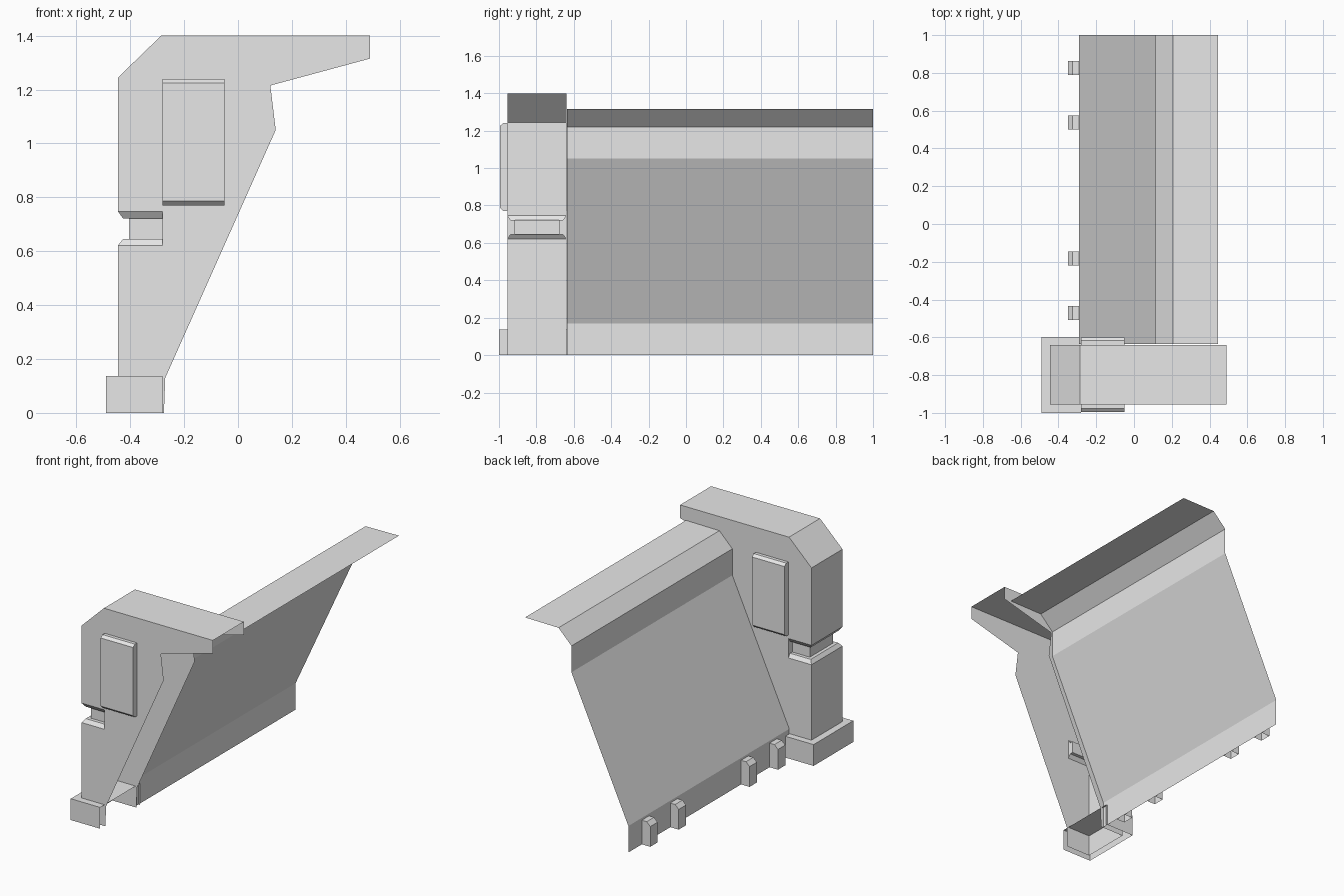
import bpy
import bmesh

cube = bpy.data.objects.get("Cube")
if cube:
    bpy.data.objects.remove(cube, do_unlink=True)

GREY = (0.8, 0.8, 0.8, 1.0)
grey = bpy.data.materials.new("light_grey")
grey.use_nodes = True
grey.diffuse_color = GREY
grey.node_tree.nodes["Principled BSDF"].inputs["Base Color"].default_value = GREY


def finish(name, bm):
    """Weld the faces and turn the mesh into a flat shaded object."""
    bmesh.ops.remove_doubles(bm, verts=bm.verts, dist=0.0005)
    mesh = bpy.data.meshes.new(name)
    bm.to_mesh(mesh)
    bm.free()
    mesh.materials.append(grey)
    obj = bpy.data.objects.new(name, mesh)
    bpy.context.collection.objects.link(obj)
    return obj


def face(bm, points):
    bm.faces.new([bm.verts.new(p) for p in points])


def sheet(bm, path, y0, y1):
    """Sweep an open x-z path along y."""
    for (xa, za), (xb, zb) in zip(path, path[1:]):
        face(bm, [(xa, y0, za), (xb, y0, zb), (xb, y1, zb), (xa, y1, za)])


def ends(bm, outline, y0, y1):
    """Close a swept path with a front and a back plate."""
    face(bm, [(x, y0, z) for x, z in reversed(outline)])
    face(bm, [(x, y1, z) for x, z in outline])


# Long sloping wall with a folded top shelf, a single open sheet
bm = bmesh.new()
sheet(bm, [(-0.29, 0), (-0.29, 0.17), (0.115, 1.05), (0.115, 1.22),
           (0.207, 1.312), (0.445, 1.315)], -0.635, 1.0)
finish("sloping_wall", bm)

# Small ribs along the foot of the wall
for i, y in enumerate((-0.472, -0.183, 0.537, 0.826)):
    bm = bmesh.new()
    rib = [(-0.29, 0), (-0.35, 0), (-0.35, 0.13), (-0.325, 0.155), (-0.29, 0.155)]
    sheet(bm, rib[1:], y - 0.037, y + 0.037)
    ends(bm, rib, y - 0.037, y + 0.037)
    finish(f"wall_rib_{i + 1}", bm)

# Pillar shell, open towards the wall side
FRONT, BACK, LEFT, NOTCH_END = -0.955, -0.64, -0.445, -0.28
LOW, HIGH = 0.622, 0.747
bm = bmesh.new()
sheet(bm, [(LEFT, 0), (LEFT, LOW)], FRONT, BACK)
sheet(bm, [(LEFT, HIGH), (LEFT, 1.245), (-0.285, 1.4), (0.49, 1.4)], FRONT, BACK)
ends(bm, [(LEFT, 0), (LEFT, LOW), (NOTCH_END, LOW), (NOTCH_END, HIGH),
          (LEFT, HIGH), (LEFT, 1.245), (-0.285, 1.4), (0.49, 1.4),
          (0.49, 1.315), (0.12, 1.215), (0.14, 1.05), (-0.27, 0.13),
          (-0.275, 0)], FRONT, BACK)

# Stepped notch that wraps around the pillar
rings = []
for z, inset in ((LOW, 0), (0.645, 0.018), (0.645, 0.04),
                 (0.722, 0.04), (0.722, 0.018), (HIGH, 0)):
    rings.append([(NOTCH_END, BACK - inset, z), (LEFT + inset, BACK - inset, z),
                  (LEFT + inset, FRONT + inset, z), (NOTCH_END, FRONT + inset, z)])
for low, high in zip(rings, rings[1:]):
    for i in range(3):
        face(bm, [low[i], low[i + 1], high[i + 1], high[i]])
face(bm, [ring[0] for ring in rings])
face(bm, [ring[3] for ring in reversed(rings)])
finish("pillar", bm)

# Foot block around the pillar, open below and on the wall side
bm = bmesh.new()
foot = [(-0.49, 0), (-0.49, 0.137), (-0.28, 0.137), (-0.28, 0)]
sheet(bm, foot[:3], -1.0, -0.597)
ends(bm, foot, -1.0, -0.597)
finish("pillar_foot", bm)

# Raised panels with bevelled top and bottom, front and back
for name, base, way in (("front_panel", FRONT, -1), ("back_panel", BACK, 1)):
    bm = bmesh.new()
    outer, step = base + way * 0.04, base + way * 0.022
    section = [(base, 0.77), (step, 0.77), (outer, 0.787),
               (outer, 1.225), (step, 1.24), (base, 1.24)]
    for (ya, za), (yb, zb) in zip(section, section[1:]):
        face(bm, [(-0.28, ya, za), (-0.05, ya, za), (-0.05, yb, zb), (-0.28, yb, zb)])
    for x in (-0.28, -0.05):
        face(bm, [(x, y, z) for y, z in section])
    bmesh.ops.remove_doubles(bm, verts=bm.verts, dist=0.0005)
    bmesh.ops.recalc_face_normals(bm, faces=bm.faces)
    finish(name, bm)
